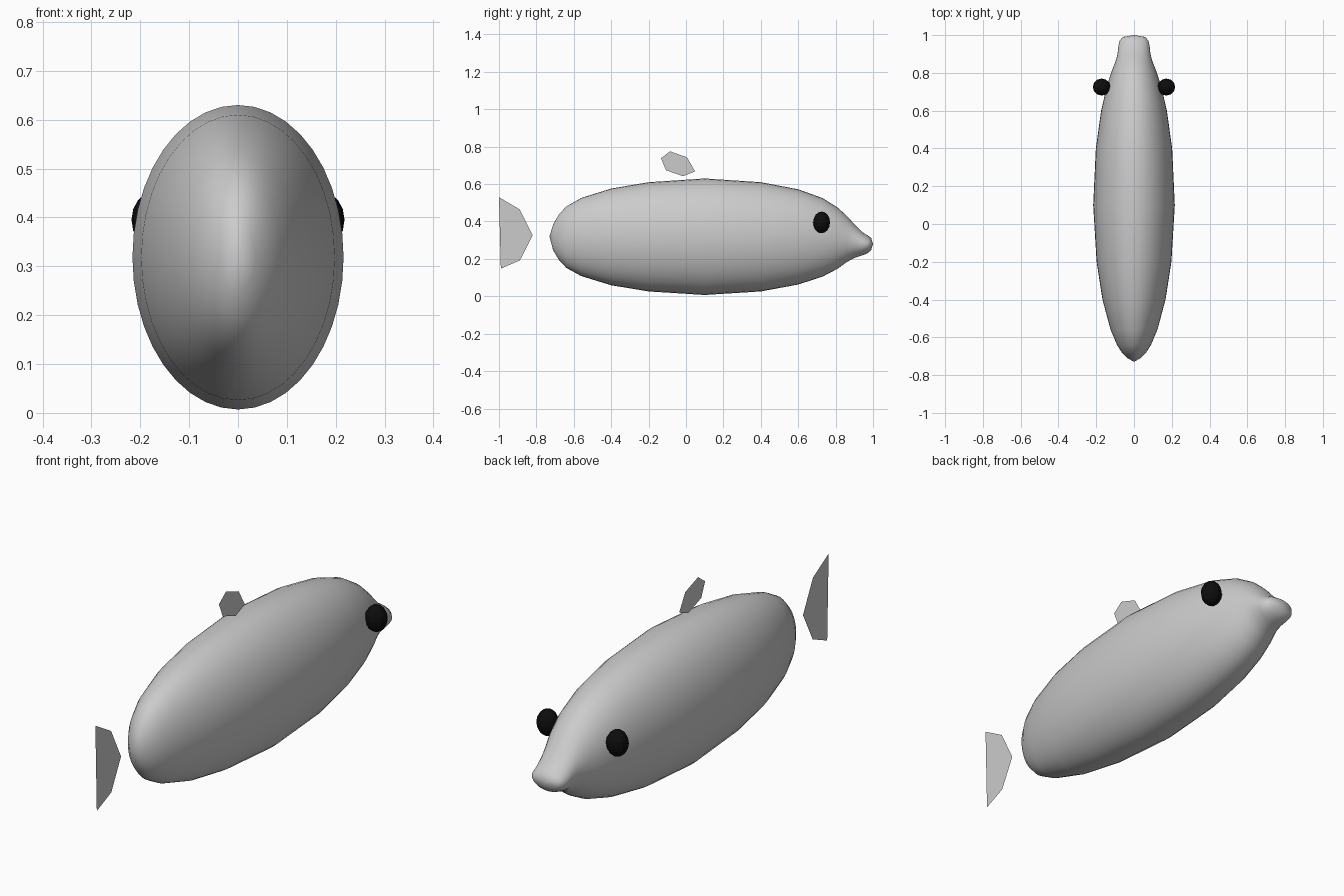
import bpy, bmesh, math

if "Cube" in bpy.data.objects:
    bpy.data.objects.remove(bpy.data.objects["Cube"])


def material(name, rgb):
    m = bpy.data.materials.new(name)
    m.diffuse_color = (*rgb, 1)
    m.use_nodes = True
    m.node_tree.nodes["Principled BSDF"].inputs["Base Color"].default_value = m.diffuse_color
    return m


grey = material("light grey", (0.6, 0.6, 0.6))
black = material("black", (0.004, 0.004, 0.004))


def finish(bm, name, mat, smooth):
    bmesh.ops.recalc_face_normals(bm, faces=bm.faces[:])
    mesh = bpy.data.meshes.new(name)
    bm.to_mesh(mesh)
    bm.free()
    mesh.materials.append(mat)
    for p in mesh.polygons:
        p.use_smooth = smooth
    ob = bpy.data.objects.new(name, mesh)
    bpy.context.collection.objects.link(ob)
    return ob


# Body: elliptical sections along y (y, half width, bottom z, top z)
sections = [
    (-0.71, 0.035, 0.245, 0.385), (-0.68, 0.065, 0.195, 0.437),
    (-0.64, 0.09, 0.152, 0.48), (-0.56, 0.124, 0.108, 0.526),
    (-0.4, 0.167, 0.059, 0.576), (-0.2, 0.198, 0.026, 0.61),
    (0.1, 0.216, 0.007, 0.63), (0.4, 0.202, 0.026, 0.61),
    (0.6, 0.174, 0.063, 0.572), (0.73, 0.144, 0.105, 0.525),
    (0.81, 0.118, 0.147, 0.475), (0.86, 0.098, 0.183, 0.43),
    (0.9, 0.087, 0.205, 0.386), (0.94, 0.083, 0.218, 0.345),
    (0.97, 0.077, 0.229, 0.326), (0.99, 0.06, 0.247, 0.312),
]
SIDES = 40
bm = bmesh.new()
rings = []
for y, w, lo, hi in sections:
    mid, h = (lo + hi) / 2, (hi - lo) / 2
    rings.append([bm.verts.new((w * math.cos(a), y, mid + h * math.sin(a)))
                  for a in (2 * math.pi * i / SIDES for i in range(SIDES))])
for r, s in zip(rings, rings[1:]):
    for i in range(SIDES):
        j = (i + 1) % SIDES
        bm.faces.new((r[i], r[j], s[j], s[i]))
for ring, tip in ((rings[0], (0, -0.73, 0.32)), (rings[-1], (0, 1.0, 0.28))):
    t = bm.verts.new(tip)
    for i in range(SIDES):
        bm.faces.new((ring[i], ring[(i + 1) % SIDES], t))
finish(bm, "body", grey, True)

# Eyes: small low-poly ellipsoids on both sides
for side, name in ((1, "right_eye"), (-1, "left_eye")):
    bm = bmesh.new()
    bmesh.ops.create_uvsphere(bm, u_segments=12, v_segments=8, radius=1)
    for v in bm.verts:
        v.co = (side * 0.171 + v.co.x * 0.047, 0.725 + v.co.y * 0.045,
                0.395 + v.co.z * 0.058)
    finish(bm, name, black, False)


# Fins: flat plates in the middle plane, (y, z) outlines
def fin(name, outline):
    bm = bmesh.new()
    bm.faces.new([bm.verts.new((0, y, z)) for y, z in outline])
    bmesh.ops.triangulate(bm, faces=bm.faces[:])
    finish(bm, name, grey, False)


fin("tail_fin", [(-1.0, 0.53), (-0.89, 0.465), (-0.82, 0.325), (-0.888, 0.192),
                 (-0.99, 0.148), (-0.985, 0.335)])
fin("back_fin", [(-0.134, 0.738), (-0.085, 0.775), (0.005, 0.743),
                 (0.048, 0.668), (-0.016, 0.642), (-0.107, 0.674)])
